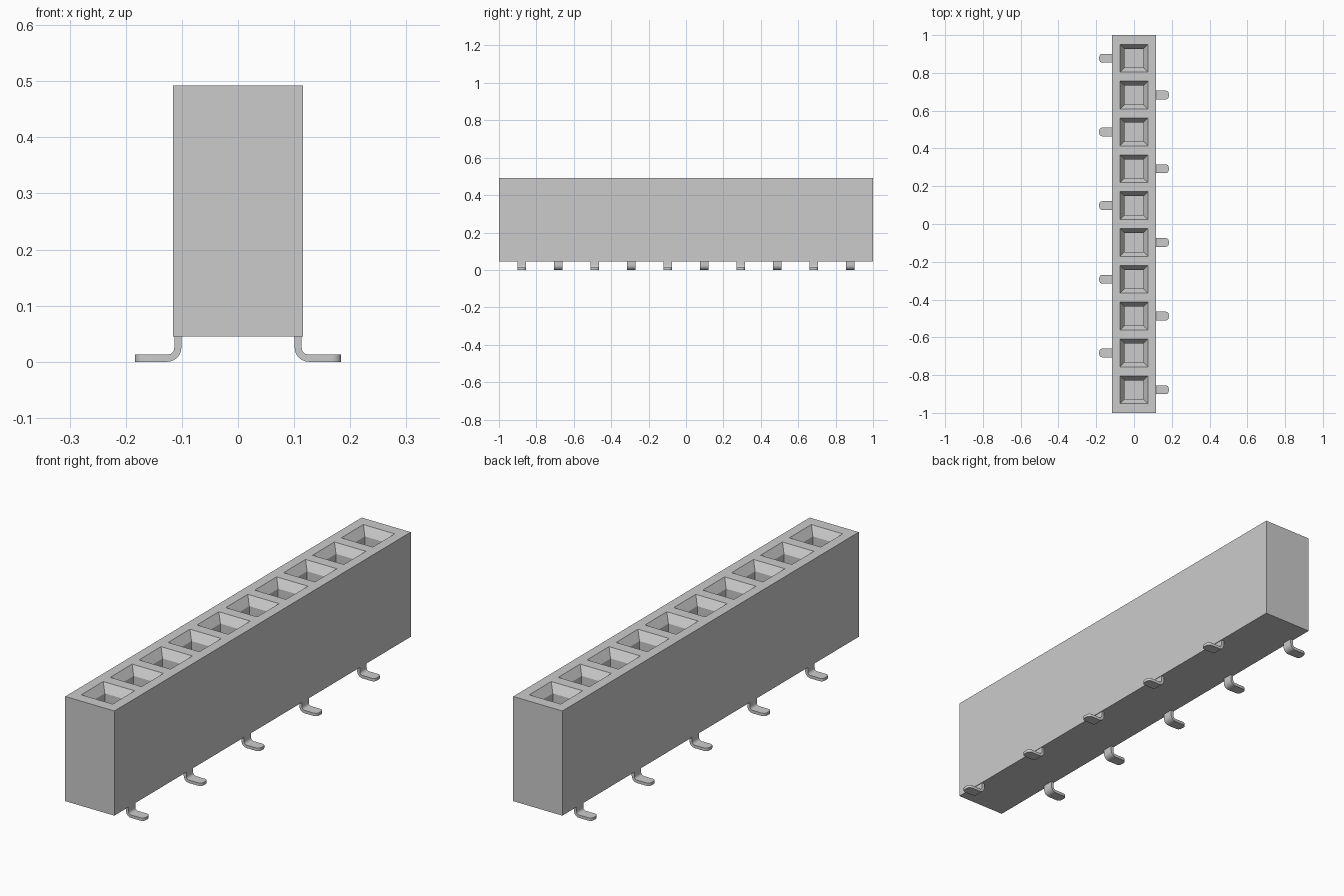
import bpy
import bmesh
import math

cube = bpy.data.objects.get("Cube")
if cube:
    bpy.data.objects.remove(cube, do_unlink=True)

COUNT, PITCH = 10, 0.195
HALF_X, HALF_Y, Z0, Z1 = 0.116, 1.0, 0.045, 0.492
centres = [(i - (COUNT - 1) / 2) * PITCH for i in range(COUNT)]

grey = bpy.data.materials.new("light grey")
grey.use_nodes = True
grey.diffuse_color = (0.6, 0.6, 0.6, 1)
grey.node_tree.nodes["Principled BSDF"].inputs["Base Color"].default_value = (0.6, 0.6, 0.6, 1)


def finish(name, bm):
    bmesh.ops.recalc_face_normals(bm, faces=bm.faces)
    mesh = bpy.data.meshes.new(name)
    bm.to_mesh(mesh)
    bm.free()
    mesh.materials.append(grey)
    obj = bpy.data.objects.new(name, mesh)
    bpy.context.scene.collection.objects.link(obj)
    return obj


def bridge(bm, a, b):
    for k in range(4):
        n = (k + 1) % 4
        bm.faces.new((a[k], a[n], b[n], b[k]))


# Housing: one cell per socket, each top opened into a funnel and a square well
bm = bmesh.new()
bounds = [-HALF_Y] + [y + PITCH / 2 for y in centres[:-1]] + [HALF_Y]
rings = [[bm.verts.new((x, y, z)) for x, z in
          ((-HALF_X, Z0), (HALF_X, Z0), (HALF_X, Z1), (-HALF_X, Z1))] for y in bounds]
bm.faces.new(rings[0])
bm.faces.new(rings[-1])
for a, b, cy in zip(rings, rings[1:], centres):
    for k, n in ((0, 1), (1, 2), (3, 0)):
        bm.faces.new((a[k], a[n], b[n], b[k]))
    loop = [a[3], a[2], b[2], b[3]]
    for half, z in ((0.074, Z1), (0.05, Z1 - 0.035), (0.05, 0.17)):
        inner = [bm.verts.new((sx * half, cy + sy * half, z))
                 for sx, sy in ((-1, -1), (1, -1), (1, 1), (-1, 1))]
        bridge(bm, loop, inner)
        loop = inner
    bm.faces.new(loop)
finish("socket_housing", bm)


# Pin: stations of (upper x, z), (lower x, z), half width along the bent strip
T, LEG_X, R_IN, R_OUT, W = 0.0125, 0.101, 0.0125, 0.025, 0.023
TIP, R_TIP = 0.184, 0.016
stations = [((LEG_X + T, 0.06), (LEG_X, 0.06), W)]
for i in range(7):
    t = math.pi / 2 * i / 6
    c, s = math.cos(t), math.sin(t)
    cx = LEG_X + R_OUT
    stations.append(((cx - R_IN * c, R_OUT - R_IN * s),
                     (cx - R_OUT * c, R_OUT - R_OUT * s), W))
for i in range(6):
    t = math.pi / 2 * i / 5
    x = TIP - R_TIP + R_TIP * math.sin(t)
    stations.append(((x, T), (x, 0), W - R_TIP + R_TIP * math.cos(t)))


def make_pin(name, side, cy):
    bm = bmesh.new()
    loops = [[bm.verts.new((side * x, cy + w, z)) for (x, z), w in
              ((up, -hw), (up, hw), (low, hw), (low, -hw))]
             for up, low, hw in stations]
    for a, b in zip(loops, loops[1:]):
        bridge(bm, a, b)
    bm.faces.new(loops[0])
    bm.faces.new(loops[-1])
    obj = finish(name, bm)
    bpy.ops.object.select_all(action='DESELECT')
    bpy.context.view_layer.objects.active = obj
    obj.select_set(True)
    bpy.ops.object.shade_smooth_by_angle(angle=math.radians(30))


# Pins alternate sides, starting on the left at the front
for i, y in enumerate(centres):
    side = 1 if i % 2 == 0 else -1
    make_pin(f"{'left' if side > 0 else 'right'}_pin_{i // 2 + 1}", side, y)
